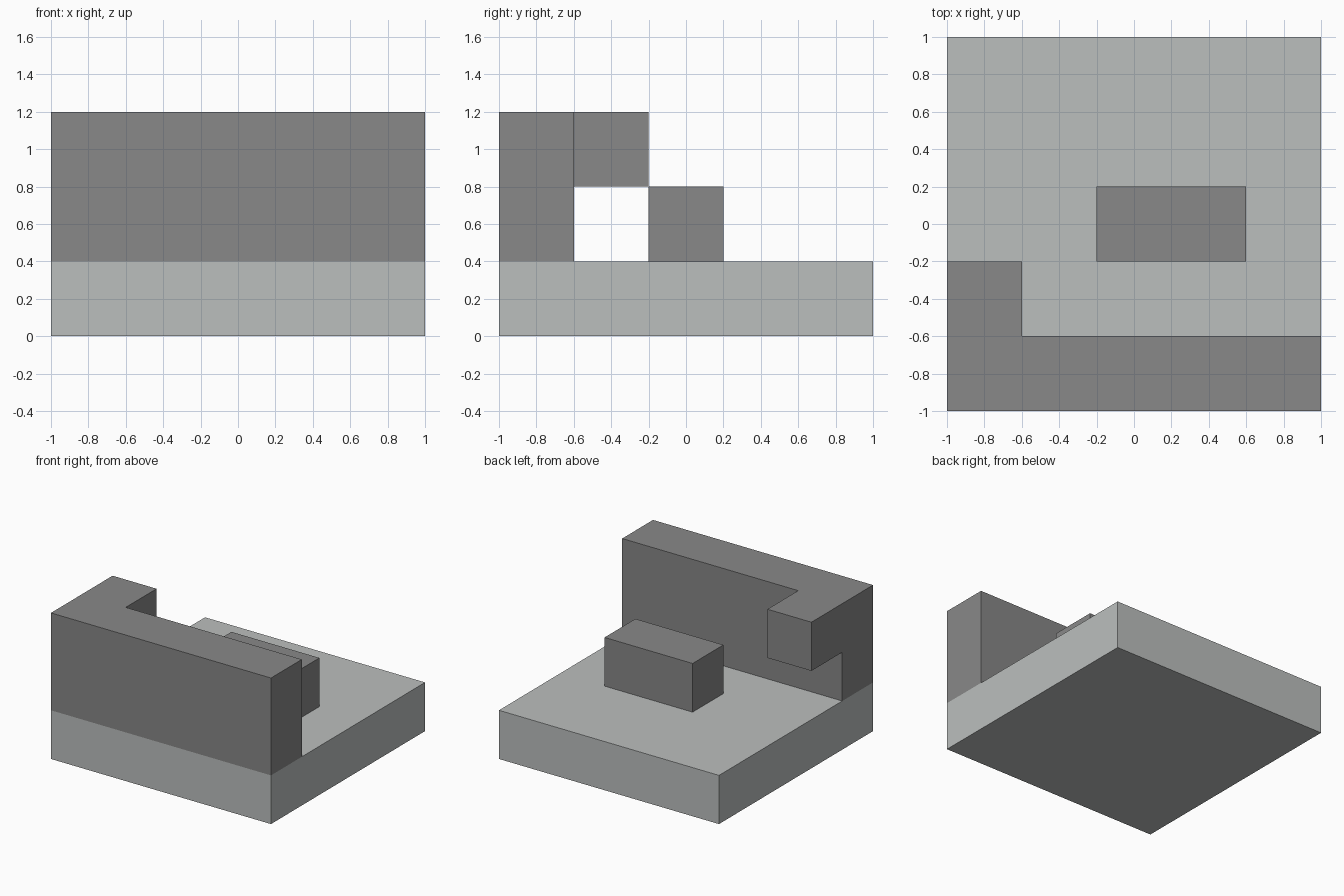
import bpy
import bmesh
from mathutils import Vector

cube = bpy.data.objects.get("Cube")
if cube:
    bpy.data.objects.remove(cube, do_unlink=True)


def make_material(name, rgb):
    mat = bpy.data.materials.new(name)
    mat.use_nodes = True
    color = (*rgb, 1.0)
    mat.diffuse_color = color
    mat.node_tree.nodes["Principled BSDF"].inputs["Base Color"].default_value = color
    return mat


def finish(name, bm, mat):
    mesh = bpy.data.meshes.new(name)
    bm.to_mesh(mesh)
    bm.free()
    mesh.materials.append(mat)
    obj = bpy.data.objects.new(name, mesh)
    bpy.context.collection.objects.link(obj)
    return obj


def box(name, low, high, mat):
    """Box spanning two opposite corners."""
    low, high = Vector(low), Vector(high)
    bm = bmesh.new()
    bmesh.ops.create_cube(bm, size=1)
    bmesh.ops.scale(bm, vec=high - low, verts=bm.verts)
    bmesh.ops.translate(bm, vec=(low + high) / 2, verts=bm.verts)
    return finish(name, bm, mat)


light_gray = make_material("light gray", (0.50, 0.52, 0.515))
dark_gray = make_material("dark gray", (0.246, 0.246, 0.246))

# Square slab
box("base", (-1, -1, 0), (1, 1, 0.4), light_gray)

# Full-width front wall with a raised arm reaching back at its right end
box("front_wall", (-1, -1, 0.4), (1, -0.6, 1.2), dark_gray)
box("overhanging_arm", (-1, -0.6, 0.8), (-0.6, -0.2, 1.2), dark_gray)

# Free-standing block on the slab
box("center_block", (-0.2, -0.2, 0.4), (0.6, 0.2, 0.8), dark_gray)
